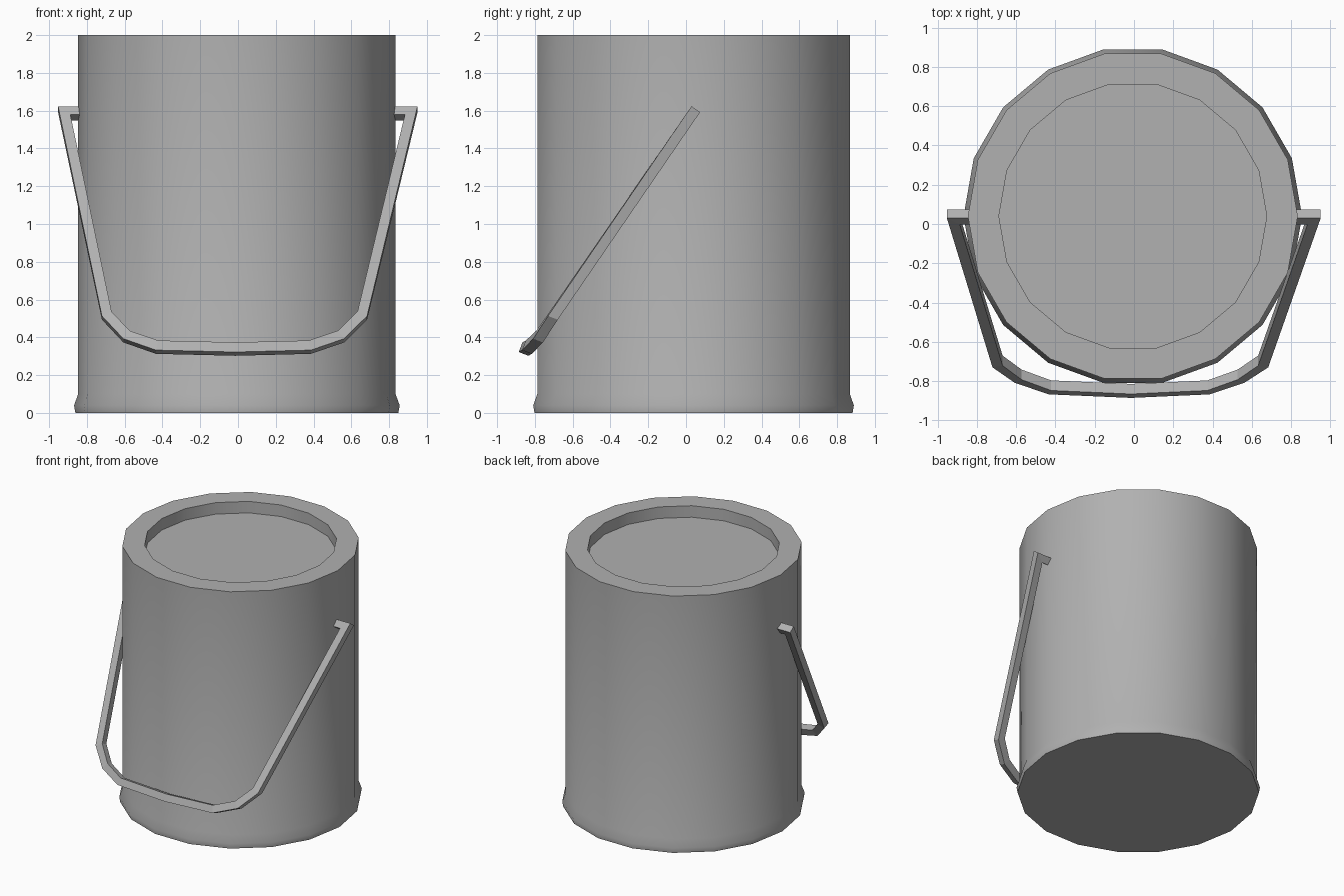
import bpy, bmesh, math
from mathutils import Vector

if "Cube" in bpy.data.objects:
    bpy.data.objects.remove(bpy.data.objects["Cube"])

# Dark grey shared by can and handle
grey = bpy.data.materials.new("dark_grey")
grey.diffuse_color = (0.44, 0.44, 0.44, 1)
grey.use_nodes = True
grey.node_tree.nodes["Principled BSDF"].inputs["Base Color"].default_value = grey.diffuse_color


def loft(name, rings, smooth=False):
    """Skin a list of closed rings and cap both ends."""
    bm = bmesh.new()
    loops = [[bm.verts.new(p) for p in ring] for ring in rings]
    n = len(loops[0])
    for a, b in zip(loops, loops[1:]):
        for i in range(n):
            j = (i + 1) % n
            bm.faces.new((a[i], a[j], b[j], b[i]))
    bm.faces.new(loops[0][::-1])
    bm.faces.new(loops[-1])
    bmesh.ops.recalc_face_normals(bm, faces=bm.faces)
    mesh = bpy.data.meshes.new(name)
    bm.to_mesh(mesh)
    bm.free()
    mesh.materials.append(grey)
    ob = bpy.data.objects.new(name, mesh)
    bpy.context.collection.objects.link(ob)
    if smooth:
        bpy.ops.object.select_all(action='DESELECT')
        ob.select_set(True)
        bpy.context.view_layer.objects.active = ob
        bpy.ops.object.shade_smooth_by_angle(angle=math.radians(32))
    return ob


# Can body: 18-sided lathe with a flared foot and a recessed top
SIDES, CX, CY = 18, -0.006, 0.04
profile = [(0.855, 0), (0.862, 0.04), (0.84, 0.1), (0.84, 2.0),
           (0.682, 2.0), (0.682, 1.91)]
rings = []
for r, z in profile:
    rings.append([(CX + r * math.cos(2 * math.pi * i / SIDES),
                   CY + r * math.sin(2 * math.pi * i / SIDES), z)
                  for i in range(SIDES)])
loft("can_body", rings, smooth=True)

# Handle: square bar mitred along a tilted path, hanging in front of the can
path = [Vector(p) for p in [
    (-0.81, 0.036, 1.585), (-0.92, 0.036, 1.585),
    (-0.695, -0.70, 0.515), (-0.59, -0.775, 0.404), (-0.428, -0.832, 0.348),
    (-0.015, -0.85, 0.338),
    (0.38, -0.832, 0.348), (0.545, -0.775, 0.404), (0.658, -0.70, 0.515),
    (0.917, 0.036, 1.585), (0.81, 0.036, 1.585)]]
HALF = 0.0275
TOP_N = Vector((0, -0.816, 0.577)).normalized()
LOW_N = Vector((0, -0.93, 0.36)).normalized()   # the bar twists upright below

dirs = [b - a for a, b in zip(path, path[1:])]
bar = []
for i, p in enumerate(path):
    n = TOP_N if p.z > 1 else LOW_N
    s0 = dirs[max(i - 1, 0)].cross(n).normalized()
    s1 = dirs[min(i, len(dirs) - 1)].cross(n).normalized()
    mitre = (s0 + s1).normalized()
    mitre *= HALF / mitre.dot(s1)
    n = n * HALF
    bar.append([p + mitre + n, p - mitre + n, p - mitre - n, p + mitre - n])
loft("handle", bar)
